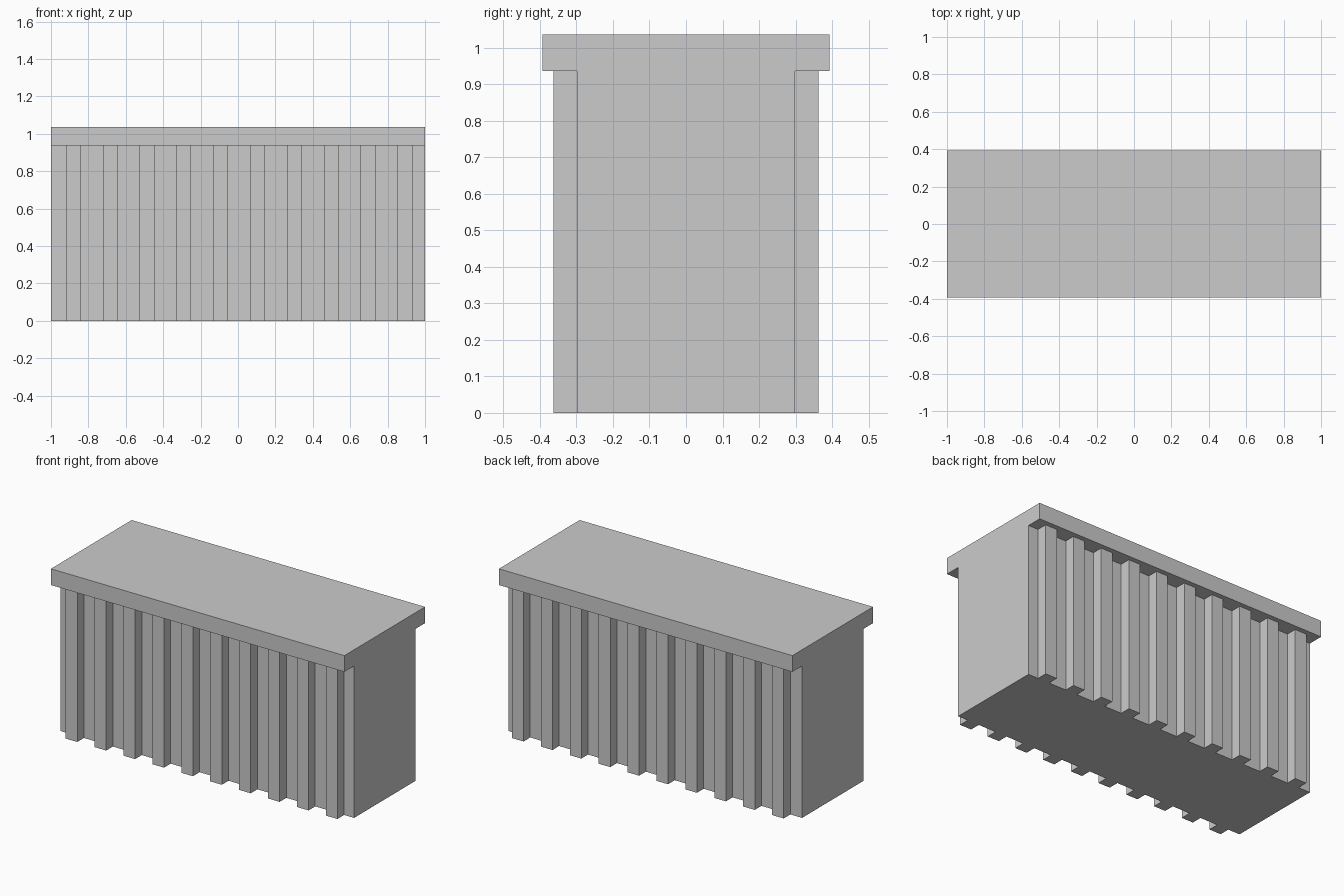
import bpy
import bmesh

if "Cube" in bpy.data.objects:
    bpy.data.objects.remove(bpy.data.objects["Cube"])

HALF_X = 1.0
WALL_Y, RIB_Y, CAP_Y = 0.298, 0.363, 0.393
LEDGE_Z, TOP_Z = 0.936, 1.036
RIBS, FIRST_X, PITCH, RIB_W = 10, -0.92, 0.197, 0.079


def rib_line(sign):
    """Crenellated plan line of one long wall, from -x to +x."""
    pts = [(-HALF_X, sign * WALL_Y)]
    for i in range(RIBS):
        a = FIRST_X + i * PITCH
        b = a + RIB_W
        pts += [(a, sign * WALL_Y), (a, sign * RIB_Y),
                (b, sign * RIB_Y), (b, sign * WALL_Y)]
    return pts + [(HALF_X, sign * WALL_Y)]


bm = bmesh.new()
low, high, rim, top = {}, {}, {}, {}

for s in (-1, 1):
    # Ribbed long wall
    line = rib_line(s)
    low[s] = [bm.verts.new((x, y, 0)) for x, y in line]
    high[s] = [bm.verts.new((x, y, LEDGE_Z)) for x, y in line]
    for i in range(len(line) - 1):
        bm.faces.new((low[s][i], low[s][i + 1], high[s][i + 1], high[s][i]))
    # Overhanging edge of the top slab
    rim[s] = [bm.verts.new((x, s * CAP_Y, LEDGE_Z)) for x in (-HALF_X, HALF_X)]
    top[s] = [bm.verts.new((x, s * CAP_Y, TOP_Z)) for x in (-HALF_X, HALF_X)]
    bm.faces.new((rim[s][0], rim[s][1], top[s][1], top[s][0]))
    bm.faces.new(high[s] + rim[s][::-1])

# Flat top and bottom
bm.faces.new(top[-1] + top[1][::-1])
bm.faces.new(low[-1] + low[1][::-1])

# T-shaped ends, flush with the slab
for e in (0, -1):
    bm.faces.new((low[-1][e], high[-1][e], rim[-1][e], top[-1][e],
                  top[1][e], rim[1][e], high[1][e], low[1][e]))

bmesh.ops.recalc_face_normals(bm, faces=bm.faces[:])
mesh = bpy.data.meshes.new("ribbed_counter")
bm.to_mesh(mesh)
bm.free()
bpy.context.collection.objects.link(bpy.data.objects.new("ribbed_counter", mesh))
